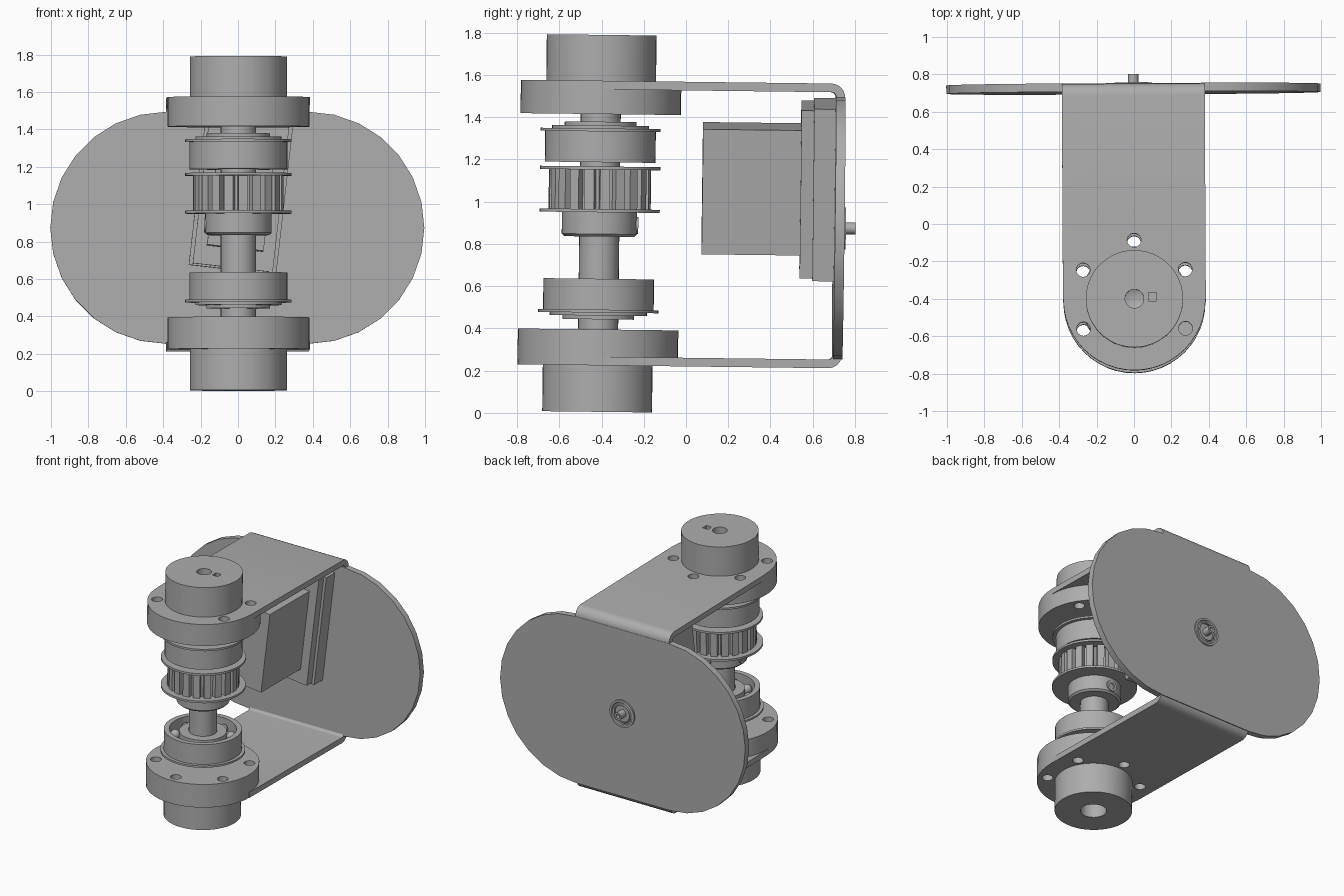
import bpy, bmesh, math
from mathutils import Matrix, Vector

default = bpy.data.objects.get("Cube")
if default:
    bpy.data.objects.remove(default)

grey = bpy.data.materials.new("machined_grey")
grey.use_nodes = True
grey.diffuse_color = (0.42, 0.42, 0.42, 1)
grey.node_tree.nodes["Principled BSDF"].inputs["Base Color"].default_value = grey.diffuse_color

AXIS_Y = -0.41
TAU = 2 * math.pi
parts = []


def finish(name, bm, keep=True):
    bmesh.ops.recalc_face_normals(bm, faces=bm.faces)
    mesh = bpy.data.meshes.new(name)
    bm.to_mesh(mesh)
    bm.free()
    mesh.materials.append(grey)
    obj = bpy.data.objects.new(name, mesh)
    bpy.context.collection.objects.link(obj)
    if keep:
        parts.append(obj)
    return obj


def lathe(name, profile, centre=(0, AXIS_Y, 0), turn=None, steps=48):
    """Revolve (radius, height) points around z, then turn and place."""
    bm = bmesh.new()
    verts = [bm.verts.new((r, 0, z)) for r, z in profile]
    edges = [bm.edges.new(pair) for pair in zip(verts, verts[1:])]
    bmesh.ops.spin(bm, geom=verts + edges, cent=(0, 0, 0), axis=(0, 0, 1),
                   angle=TAU, steps=steps)
    bmesh.ops.remove_doubles(bm, verts=bm.verts, dist=0.0003)
    place = Matrix.Translation(centre) @ (turn or Matrix())
    bm.transform(place)
    return finish(name, bm)


def prism(name, outline, axis, start, end, keep=True):
    """Extrude a 2D outline along one axis."""
    place = {"x": lambda u, v: (start, u, v), "y": lambda u, v: (u, start, v),
             "z": lambda u, v: (u, v, start)}[axis]
    bm = bmesh.new()
    face = bm.faces.new([bm.verts.new(place(u, v)) for u, v in outline])
    move = Vector([end - start if a == axis else 0 for a in "xyz"])
    top = bmesh.ops.extrude_face_region(bm, geom=[face])["geom"]
    bmesh.ops.translate(bm, vec=move, verts=[v for v in top if isinstance(v, bmesh.types.BMVert)])
    return finish(name, bm, keep)


def arc(cx, cy, r, a0, a1, n):
    angles = [math.radians(a0 + (a1 - a0) * i / n) for i in range(n + 1)]
    return [(cx + r * math.cos(a), cy + r * math.sin(a)) for a in angles]


def box(w, h, cx=0, cz=0):
    return [(cx + sx * w, cz + sz * h) for sx, sz in ((-1, -1), (1, -1), (1, 1), (-1, 1))]


def cut(obj, cutter):
    mod = obj.modifiers.new("cut", "BOOLEAN")
    mod.operation, mod.object, mod.solver = "DIFFERENCE", cutter, "EXACT"
    bpy.context.view_layer.objects.active = obj
    bpy.ops.object.modifier_apply(modifier=mod.name)


# U-shaped bracket with rounded bends
LOW, HIGH, BACK, T, R = 0.22, 1.568, 0.744, 0.041, 0.065
outer = arc(BACK - R, LOW + R, R, -90, 0, 6) + arc(BACK - R, HIGH - R, R, 0, 90, 6)
inner = arc(BACK - R, HIGH - R, R - T, 90, 0, 6) + arc(BACK - R, LOW + R, R - T, 0, -90, 6)
profile = ([(AXIS_Y, LOW)] + outer + [(AXIS_Y, HIGH), (AXIS_Y, HIGH - T)]
           + inner + [(AXIS_Y, LOW + T)])
bracket = prism("bracket", profile, "x", -0.382, 0.382)

# Wide back plate with round ends
plate = arc(0.38, 0.883, 0.62, -90, 90, 14) + arc(-0.38, 0.883, 0.62, 90, 270, 14)
prism("back_plate", plate, "y", 0.701, 0.746)

# Bearing housings: flange plus boss
upper = lathe("upper_housing", [(0, 1.41), (0.38, 1.41), (0.38, HIGH), (0.26, HIGH),
                                (0.26, 1.785), (0.05, 1.785), (0.05, 1.72), (0, 1.70)])
lower = lathe("lower_housing", [(0, 0.39), (0.38, 0.39), (0.38, LOW), (0.26, LOW),
                                (0.26, 0), (0.088, 0), (0.088, 0.2), (0, 0.2)])

# Six bolt holes through each flange and the bracket arms
for i in range(6):
    a = math.radians(30 + 60 * i)
    hole = arc(0.315 * math.cos(a), AXIS_Y + 0.315 * math.sin(a), 0.037, 0, 345, 23)
    cutter = prism("hole_cutter", hole, "z", -0.1, 1.9, keep=False)
    for target in (upper, lower, bracket):
        cut(target, cutter)
    bpy.data.objects.remove(cutter)

# Small square pocket in the top boss
pocket = prism("pocket_cutter", box(0.022, 0.022, 0.097, AXIS_Y + 0.01), "z", 1.74, 1.9, keep=False)
cut(upper, pocket)
bpy.data.objects.remove(pocket)

# Shaft
lathe("shaft", [(0, 0.38), (0.095, 0.38), (0.095, 1.42), (0, 1.42)], steps=32)


# Flanged bearings with an open ball groove; the upper one is flipped
def bearing(name, base, flip):
    shape = [(0.09, -0.012), (0.17, -0.012), (0.17, 0.006), (0.23, 0.006), (0.23, 0.02),
             (0.285, 0.02), (0.285, 0.034), (0.262, 0.034), (0.262, 0.18), (0.225, 0.18),
             (0.225, 0.09), (0.16, 0.09), (0.16, 0.165), (0.09, 0.165), (0.09, -0.012)]
    lathe(name, [(r, base + flip * h) for r, h in shape])
    for i in range(9):
        bm = bmesh.new()
        bmesh.ops.create_uvsphere(bm, u_segments=12, v_segments=8, radius=0.034)
        a = TAU * i / 9
        bm.transform(Matrix.Translation((0.192 * math.cos(a), AXIS_Y + 0.192 * math.sin(a),
                                         base + flip * 0.115)))
        finish(name + "_ball", bm)


bearing("lower_bearing", 0.45, 1)
bearing("upper_bearing", 1.362, -1)

# Toothed pulley with two rims and a hub
TEETH = 20
gear = []
for i in range(TEETH):
    for step, r in ((0, 0.242), (0.62, 0.242), (0.7, 0.205), (0.92, 0.205)):
        a = TAU * (i + step) / TEETH
        gear.append((r * math.cos(a), AXIS_Y + r * math.sin(a)))
prism("pulley_teeth", gear, "z", 0.95, 1.155)
for name, z in (("lower_rim", 0.945), ("upper_rim", 1.147)):
    lathe("pulley_" + name, [(0, z), (0.285, z), (0.285, z + 0.015), (0, z + 0.015)])
lathe("pulley_hub", [(0, 0.83), (0.165, 0.83), (0.178, 0.842), (0.178, 0.95), (0, 0.95)])

# Set screws in the hub, with hollow sockets
screw = [(0, 0.15), (0.02, 0.15), (0.02, 0.184), (0.04, 0.184), (0.04, 0.12)]
for name, turn in (("side", Matrix.Rotation(-math.pi / 2, 4, "Y")),
                   ("rear", Matrix.Rotation(-math.pi / 2, 4, "X"))):
    lathe(name + "_set_screw", screw, (0, AXIS_Y, 0.885), turn, 16)

# Motor: body, mounting ears and back block, leaning sideways
lean = (Matrix.Translation((0.02, 0, 1.065)) @ Matrix.Rotation(math.radians(6.5), 4, "Y"))
motor = [prism("motor_body", box(0.152, 0.298), "y", 0.075, 0.55),
         prism("motor_ears", box(0.215, 0.4), "y", 0.54, 0.605),
         prism("motor_base", box(0.235, 0.41), "y", 0.60, 0.703)]
for side in (-1, 1):
    ear_hole = prism("ear_cutter", arc(0, side * 0.35, 0.03, 0, 337.5, 15), "y", 0.4, 0.65, keep=False)
    cut(motor[1], ear_hole)
    cut(motor[2], ear_hole)
    bpy.data.objects.remove(ear_hole)
for obj in motor:
    obj.data.transform(lean)

# Output shaft and collar on the back plate
toward_back = Matrix.Rotation(-math.pi / 2, 4, "X")
lathe("rear_collar", [(0.06, 0.74), (0.1, 0.74), (0.1, 0.757), (0.085, 0.757), (0.08, 0.75),
                      (0.07, 0.75), (0.065, 0.757), (0.06, 0.757), (0.06, 0.74)],
      (0, 0, 0.883), toward_back, 32)
lathe("rear_shaft", [(0.028, 0.7), (0.028, 0.803), (0.014, 0.803), (0.014, 0.77), (0, 0.77)],
      (0, 0, 0.883), toward_back, 20)

# Slight lean of the whole assembly, then smooth shading with sharp edges
centre = Matrix.Translation((0, 0, 0.9))
tilt = (centre @ Matrix.Rotation(math.radians(-0.7), 4, "X")
        @ Matrix.Rotation(math.radians(0.3), 4, "Z") @ centre.inverted())
bpy.ops.object.select_all(action="DESELECT")
for obj in parts:
    obj.data.transform(tilt)
    obj.select_set(True)
bpy.context.view_layer.objects.active = bracket
bpy.ops.object.shade_smooth_by_angle(angle=math.radians(30))
